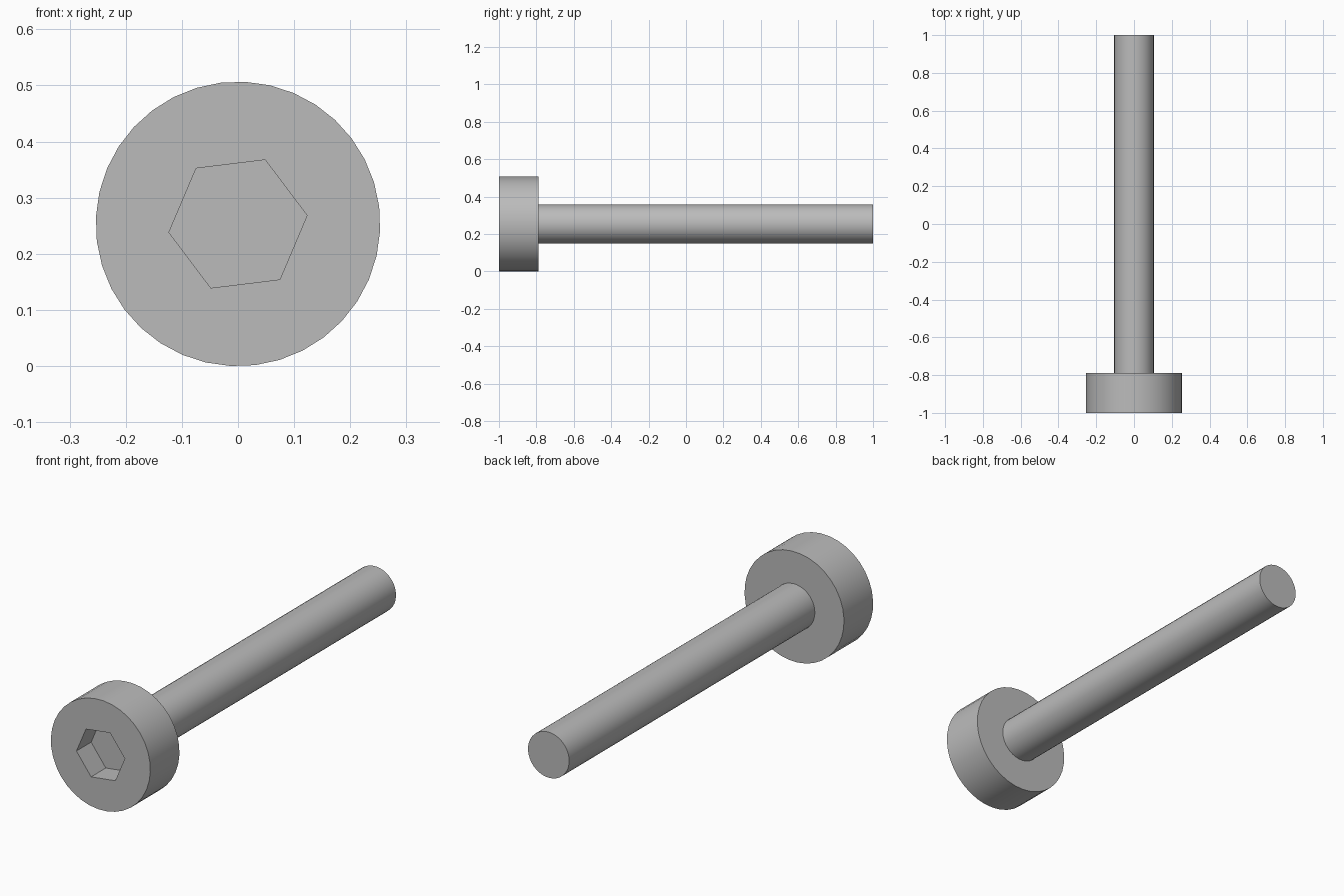
import bpy, bmesh, math

if "Cube" in bpy.data.objects:
    bpy.data.objects.remove(bpy.data.objects["Cube"])

HEAD_R, SHAFT_R, HEX_R = 0.2535, 0.105, 0.124
FRONT, SOCKET_FLOOR, HEAD_BACK, TIP = -1.0, -0.893, -0.788, 1.0
SIDES = 36
TURN = math.radians(7)
AXIS_Z = HEAD_R * math.cos(math.radians(3))

steel = bpy.data.materials.new("steel_grey")
steel.use_nodes = True
colour = (0.5, 0.5, 0.5, 1)
steel.diffuse_color = colour
steel.node_tree.nodes["Principled BSDF"].inputs["Base Color"].default_value = colour


def ring(bm, radius, y, sides=SIDES):
    """Closed loop of edges around the screw axis."""
    verts = []
    for i in range(sides):
        a = TURN + math.tau * i / sides
        verts.append(bm.verts.new((radius * math.cos(a), y, AXIS_Z + radius * math.sin(a))))
    edges = [bm.edges.new((verts[i], verts[(i + 1) % sides])) for i in range(sides)]
    return verts, edges


def wall(bm, a, b):
    """Quads between two rings with equal side counts."""
    n = len(a[0])
    for i in range(n):
        j = (i + 1) % n
        bm.faces.new((a[0][i], a[0][j], b[0][j], b[0][i]))


def finish(bm, name):
    bmesh.ops.recalc_face_normals(bm, faces=bm.faces[:])
    mesh = bpy.data.meshes.new(name)
    bm.to_mesh(mesh)
    bm.free()
    mesh.materials.append(steel)
    obj = bpy.data.objects.new(name, mesh)
    bpy.context.collection.objects.link(obj)
    bpy.ops.object.select_all(action='DESELECT')
    obj.select_set(True)
    bpy.context.view_layer.objects.active = obj
    bpy.ops.object.shade_smooth_by_angle(angle=math.radians(30))


# Cylindrical head with a hexagonal socket
bm = bmesh.new()
floor = ring(bm, HEX_R, SOCKET_FLOOR, 6)
rim = ring(bm, HEX_R, FRONT, 6)
head_front = ring(bm, HEAD_R, FRONT)
head_back = ring(bm, HEAD_R, HEAD_BACK)
shaft_hole = ring(bm, SHAFT_R, HEAD_BACK)
bm.faces.new(floor[0])
wall(bm, floor, rim)
bmesh.ops.triangle_fill(bm, edges=rim[1] + head_front[1], use_beauty=True)
wall(bm, head_front, head_back)
wall(bm, head_back, shaft_hole)
finish(bm, "socket_head")

# Plain round shaft
bm = bmesh.new()
base = ring(bm, SHAFT_R, HEAD_BACK)
tip = ring(bm, SHAFT_R, TIP)
wall(bm, base, tip)
bm.faces.new(tip[0])
finish(bm, "shaft")
